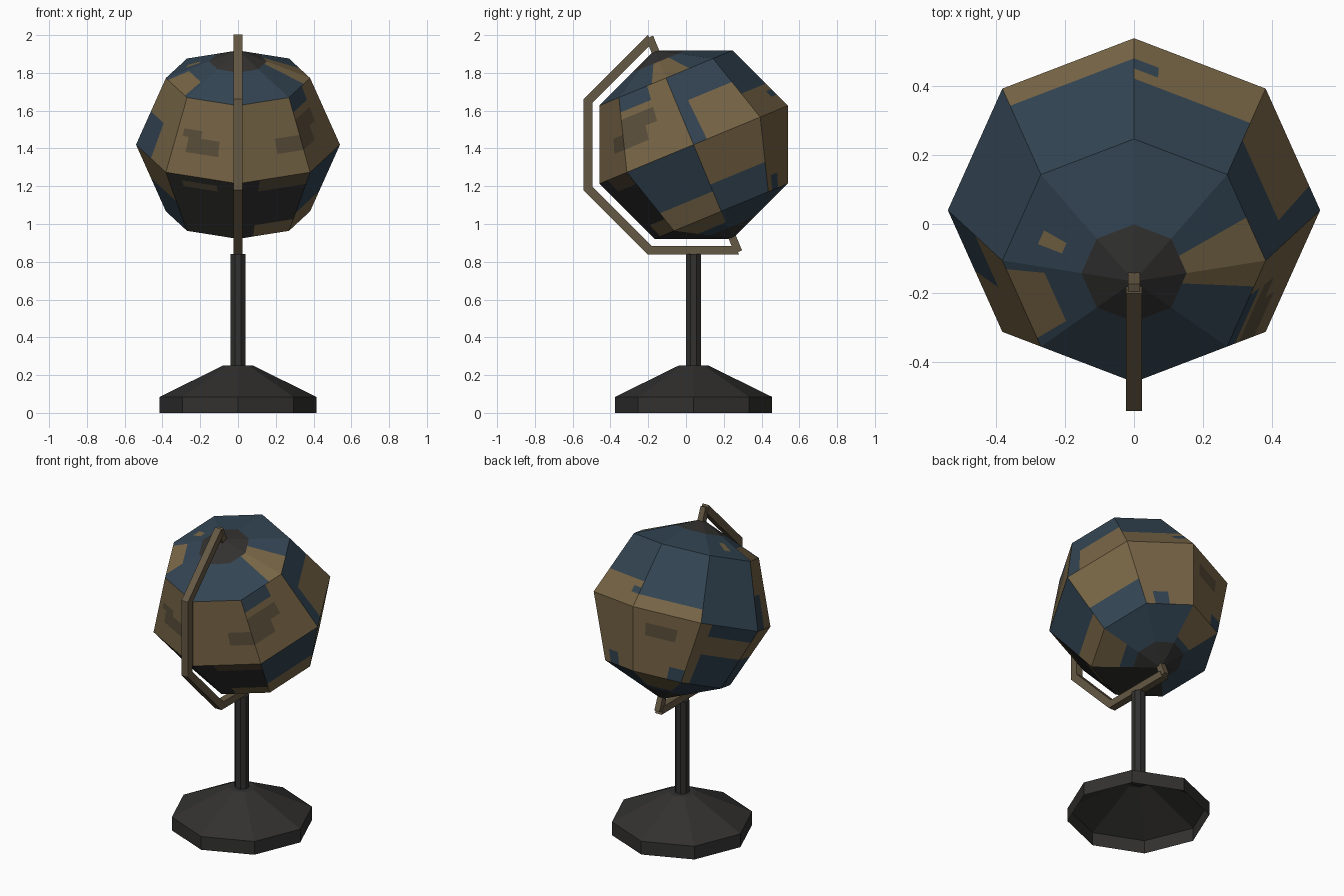
import bpy, bmesh
from math import sin, cos, pi, radians
from mathutils import Matrix, Vector

cube = bpy.data.objects.get("Cube")
if cube:
    bpy.data.objects.remove(cube, do_unlink=True)

CENTER = Vector((0, 0.04, 1.42))
RADIUS = 0.54
STEP = pi / 4
TILT = Matrix.Translation(CENTER) @ Matrix.Rotation(STEP / 2, 4, 'X')


def make_material(name, rgb):
    """Flat material from display colour values."""
    linear = [((c / 255 + 0.055) / 1.055) ** 2.4 for c in rgb]
    mat = bpy.data.materials.new(name)
    mat.use_nodes = True
    mat.diffuse_color = (*linear, 1)
    bsdf = mat.node_tree.nodes["Principled BSDF"]
    bsdf.inputs["Base Color"].default_value = (*linear, 1)
    bsdf.inputs["Roughness"].default_value = 0.9
    return mat


ocean = make_material("ocean_blue", (50, 68, 82))
land = make_material("land_tan", (119, 101, 70))
highland = make_material("highland_brown", (90, 78, 58))
charcoal = make_material("charcoal", (50, 49, 48))
bronze = make_material("arm_bronze", (101, 88, 67))


def add_object(name, bm, *materials):
    mesh = bpy.data.meshes.new(name)
    bm.normal_update()
    bm.to_mesh(mesh)
    bm.free()
    for mat in materials:
        mesh.materials.append(mat)
    obj = bpy.data.objects.new(name, mesh)
    bpy.context.collection.objects.link(obj)
    return obj


def lathe(name, profile, mat, turn=0.0, cap_bottom=False):
    """Eight-sided turned part around the stand axis, closed at the top."""
    bm = bmesh.new()
    rings = [[bm.verts.new((r * cos(i * STEP + turn), CENTER.y + r * sin(i * STEP + turn), z))
              for i in range(8)] for r, z in profile]
    for low, high in zip(rings, rings[1:]):
        for i in range(8):
            j = (i + 1) % 8
            bm.faces.new((low[i], low[j], high[j], high[i]))
    bm.faces.new(rings[-1])
    if cap_bottom:
        bm.faces.new(rings[0][::-1])
    return add_object(name, bm, mat)


# Stand: hollow foot and post
lathe("foot", [(0.415, 0), (0.415, 0.085), (0.08, 0.25)], charcoal)
lathe("post", [(0.043, 0.24), (0.043, 0.84)], charcoal, STEP / 2, True)

# Painted regions: west, east, south, north, colour.
# Longitude counts meridians from the front towards +x, latitude counts
# rings from the south pole; later regions cover earlier ones.
OCEAN, LAND, HIGH, DARK = range(4)
REGIONS = [
    # northern belt
    (0, 2, 2, 3, LAND), (6, 8, 2, 3, LAND), (1, 1.6, 2.8, 3, OCEAN),
    (.6, 1.4, 2.3, 2.5, HIGH), (1, 1.6, 2.5, 2.7, HIGH),
    (7.2, 7.7, 2.3, 2.5, HIGH), (7.1, 7.4, 2.5, 2.6, HIGH),
    (6, 6.5, 2, 2.5, OCEAN), (2.2, 3, 2, 2.6, LAND),
    (3, 4, 2, 2.4, LAND), (4, 5, 2, 2.2, LAND),
    (3.8, 4.2, 2.2, 2.3, OCEAN),
    # northern islands
    (1.7, 2.5, 3, 3.6, LAND), (6.1, 6.9, 3, 3.3, LAND), (5.5, 5.7, 3.2, 3.4, LAND),
    # southern belt
    (0, 1, .4, 2, DARK), (7, 8, .4, 2, DARK), (.3, 1, 1.8, 2, HIGH),
    (7.2, 7.7, 1.8, 1.9, HIGH), (1, 2, .6, 1.3, LAND), (.3, 1, 1, 1.2, LAND),
    (2, 3, 1.4, 2, LAND), (3, 6, 1, 2, LAND), (3.2, 3.5, 1, 1.2, OCEAN),
    (4.2, 4.7, 1.6, 1.8, HIGH), (4.7, 5, 1, 1.2, OCEAN),
    (5.2, 6, 1, 1.5, OCEAN), (5.2, 6, 1.8, 2, OCEAN),
    (6, 7, 1.5, 2, LAND), (4, 5, .5, 1, LAND),
    # polar caps
    (0, 8, 3.6, 4, DARK), (0, 8, 0, .4, DARK),
]


def paint(u, v):
    colour = OCEAN
    for west, east, south, north, region in REGIONS:
        if west < u < east and south < v < north:
            colour = region
    return colour


def corner(i, j):
    lat = (j - 2) * STEP
    r = RADIUS * cos(lat)
    return Vector((r * sin(i * STEP), -r * cos(i * STEP), RADIUS * sin(lat)))


# Globe: eight flat segments and four belts, cut into painted cells
CELLS = 10
bm = bmesh.new()
for i in range(8):
    for j in range(4):
        def point(a, b):
            s, t = a / CELLS, b / CELLS
            low = corner(i, j).lerp(corner(i + 1, j), s)
            high = corner(i, j + 1).lerp(corner(i + 1, j + 1), s)
            return bm.verts.new(low.lerp(high, t))
        grid = [[point(a, b) for b in range(CELLS + 1)] for a in range(CELLS + 1)]
        for a in range(CELLS):
            for b in range(CELLS):
                face = bm.faces.new((grid[a][b], grid[a + 1][b], grid[a + 1][b + 1], grid[a][b + 1]))
                face.material_index = paint(i + (a + .5) / CELLS, j + (b + .5) / CELLS)
bmesh.ops.remove_doubles(bm, verts=bm.verts, dist=0.0005)
bm.transform(TILT)
add_object("globe", bm, ocean, land, highland, charcoal)

# Arm: square bar following half an octagon from pole to pole
bm = bmesh.new()
HALF, INNER, OUTER = 0.023, 0.58, 0.63
rings = []
for k in range(5):
    angle = pi / 2 + k * STEP
    ring = [bm.verts.new((x, r * cos(angle), r * sin(angle)))
            for x, r in ((-HALF, INNER), (HALF, INNER), (HALF, OUTER), (-HALF, OUTER))]
    rings.append(ring)
for first, second in zip(rings, rings[1:]):
    for i in range(4):
        j = (i + 1) % 4
        bm.faces.new((first[i], first[j], second[j], second[i]))
bm.faces.new(rings[0])
bm.faces.new(rings[-1])
bmesh.ops.recalc_face_normals(bm, faces=bm.faces)
bm.transform(TILT)
add_object("arm", bm, bronze)

# Pivot pins joining the arm to both poles
for name, side in (("upper_pin", 1), ("lower_pin", -1)):
    bm = bmesh.new()
    bmesh.ops.create_cube(bm, size=1)
    bm.transform(TILT @ Matrix.Translation((0, 0.002, side * 0.57))
                 @ Matrix.Diagonal((0.036, 0.042, 0.09, 1)))
    add_object(name, bm, bronze)
